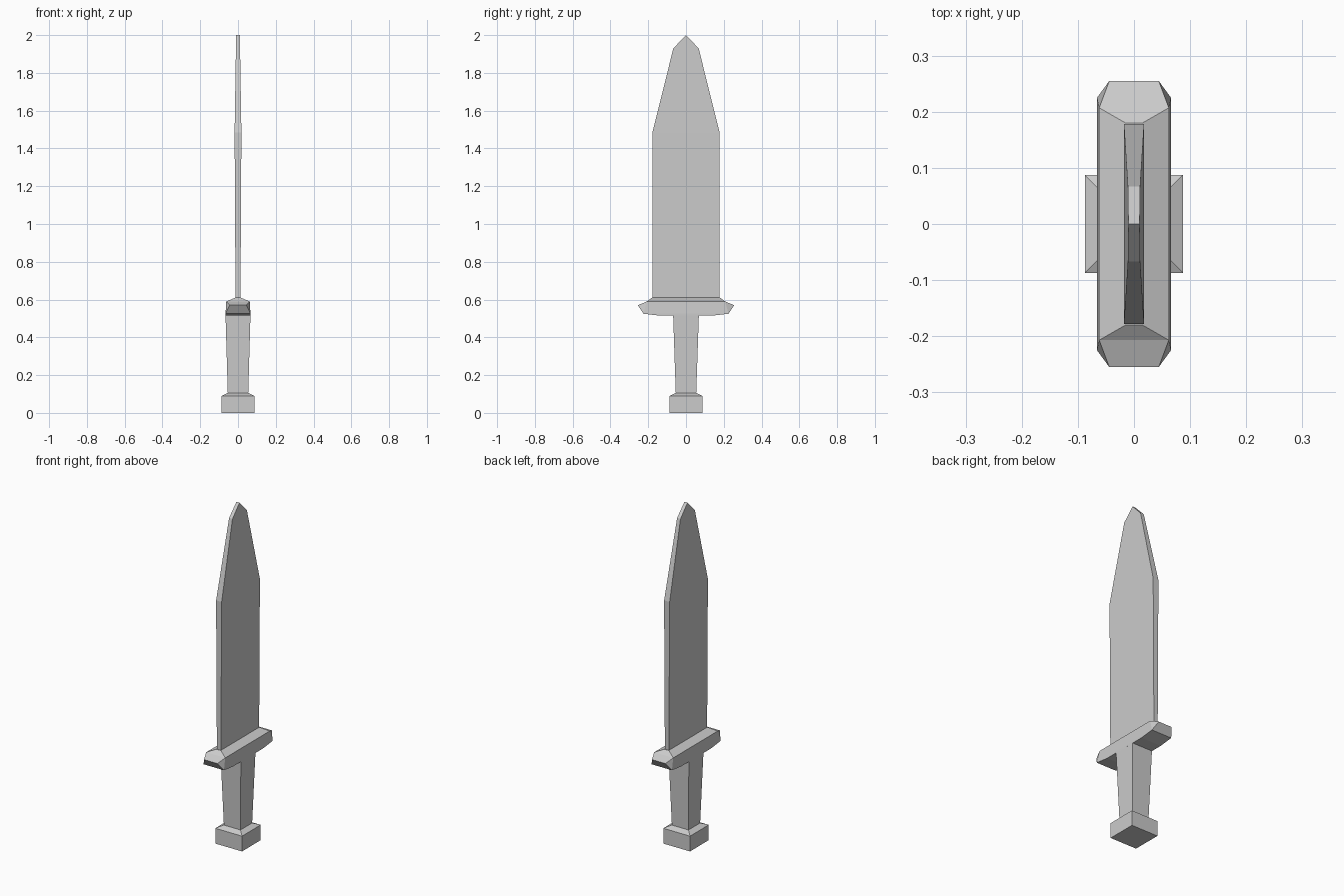
import bpy, bmesh

if "Cube" in bpy.data.objects:
    bpy.data.objects.remove(bpy.data.objects["Cube"])


def ring(bm, z, hx, hy):
    return [bm.verts.new((sx * hx, sy * hy, z))
            for sx, sy in ((-1, -1), (1, -1), (1, 1), (-1, 1))]


def finish(bm, name):
    bmesh.ops.remove_doubles(bm, verts=bm.verts, dist=1e-5)
    bmesh.ops.recalc_face_normals(bm, faces=bm.faces)
    mesh = bpy.data.meshes.new(name)
    bm.to_mesh(mesh)
    bm.free()
    obj = bpy.data.objects.new(name, mesh)
    bpy.context.collection.objects.link(obj)
    return obj


def loft(name, sections, wedge=False):
    """Stack rectangular sections (z, half x, half y); wedge ends in a ridge."""
    bm = bmesh.new()
    rings = [ring(bm, *s) for s in sections]
    for a, b in zip(rings, rings[1:]):
        for i in range(4):
            j = (i + 1) % 4
            if wedge and b is rings[-1] and i % 2:
                # broad sides close to a single point
                bm.faces.new((a[i], a[j], b[i]))
            else:
                bm.faces.new((a[i], a[j], b[j], b[i]))
    bm.faces.new(rings[0])
    if not wedge:
        bm.faces.new(rings[-1])
    return finish(bm, name)


# Pommel: square block with a bevelled top
loft("pommel", [(0, 0.087, 0.087), (0.09, 0.087, 0.087), (0.105, 0.055, 0.055)])

# Grip: widens upward into the guard
loft("grip", [(0.10, 0.054, 0.054), (0.516, 0.066, 0.068)])

# Guard: faceted bar with pointed ends
bm = bmesh.new()
for section in ((0.515, 0.066, 0.14), (0.525, 0.066, 0.225),
                (0.57, 0.044, 0.255), (0.59, 0.062, 0.207)):
    ring(bm, *section)
bmesh.ops.convex_hull(bm, input=bm.verts)
bmesh.ops.dissolve_limit(bm, angle_limit=0.02, verts=bm.verts, edges=bm.edges)
finish(bm, "guard")

# Collar: slope from the guard up to the blade
loft("guard_collar", [(0.59, 0.062, 0.207), (0.61, 0.015, 0.18)])

# Blade: flat slab tapering to a ridge point
bm_sections = [(0.60, 0.013, 0.178), (1.485, 0.018, 0.178), (1.93, 0.011, 0.067)]
tip = (2.0, 0.010, 0.0)
bm = bmesh.new()
rings = [ring(bm, *s) for s in bm_sections + [tip]]
for a, b in zip(rings, rings[1:]):
    for i in range(4):
        j = (i + 1) % 4
        bm.faces.new((a[i], a[j], b[j], b[i]))
bm.faces.new(rings[0])
finish(bm, "blade")
